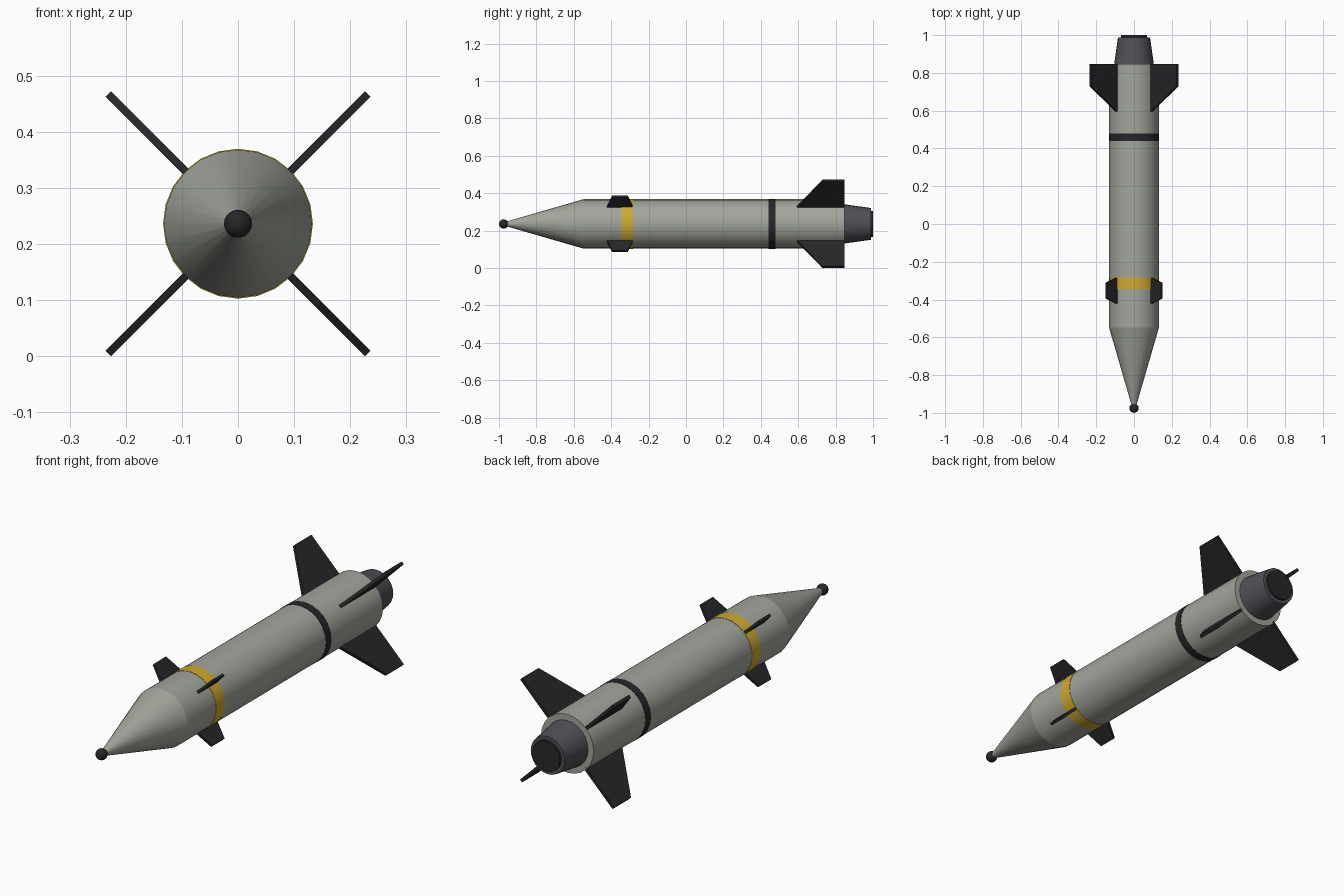
import bpy, bmesh, math
from mathutils import Vector

if "Cube" in bpy.data.objects:
    bpy.data.objects.remove(bpy.data.objects["Cube"])

CZ = 0.236   # height of the long axis
SIDES = 24


def material(name, rgb):
    m = bpy.data.materials.new(name)
    m.diffuse_color = (*rgb, 1)
    m.use_nodes = True
    m.node_tree.nodes["Principled BSDF"].inputs["Base Color"].default_value = m.diffuse_color
    return m


PAINT = material("grey_green", (0.36, 0.38, 0.33))
BLACK = material("black", (0.02, 0.02, 0.023))
METAL = material("dark_metal", (0.08, 0.08, 0.095))
GOLD = material("gold", (0.62, 0.40, 0.03))


def finish(name, bm, mat, smooth):
    bmesh.ops.recalc_face_normals(bm, faces=bm.faces)
    mesh = bpy.data.meshes.new(name)
    bm.to_mesh(mesh)
    bm.free()
    mesh.materials.append(mat)
    obj = bpy.data.objects.new(name, mesh)
    bpy.context.collection.objects.link(obj)
    if smooth:
        bpy.ops.object.select_all(action='DESELECT')
        obj.select_set(True)
        bpy.context.view_layer.objects.active = obj
        bpy.ops.object.shade_smooth_by_angle(angle=math.radians(30))
    return obj


def lathe(name, profile, mat):
    """Capped solid of revolution about the long axis; profile is (y, radius)."""
    bm = bmesh.new()
    rings = []
    for y, r in profile:
        rings.append([bm.verts.new((r * math.sin(a), y, CZ + r * math.cos(a)))
                      for a in (math.tau * i / SIDES for i in range(SIDES))])
    for a, b in zip(rings, rings[1:]):
        for i in range(SIDES):
            j = (i + 1) % SIDES
            bm.faces.new((a[i], a[j], b[j], b[i]))
    bm.faces.new(rings[0])
    bm.faces.new(rings[-1])
    return finish(name, bm, mat, True)


def fin_set(name, outline, thickness, mat):
    """Four flat fins in an X; outline is (y, distance from axis)."""
    for k in range(4):
        a = math.radians(45 + 90 * k)
        out = Vector((math.cos(a), 0, math.sin(a)))
        side = Vector((-math.sin(a), 0, math.cos(a))) * thickness / 2
        bm = bmesh.new()
        loops = [[bm.verts.new(Vector((0, y, CZ)) + out * r + side * s)
                  for y, r in outline] for s in (-1, 1)]
        n = len(outline)
        for loop in loops:
            bm.faces.new(loop)
        for i in range(n):
            j = (i + 1) % n
            bm.faces.new((loops[0][i], loops[0][j], loops[1][j], loops[1][i]))
        finish(f"{name}_{k + 1}", bm, mat, False)


# Main body and nose
lathe("body_tube", [(-0.548, 0.132), (0.848, 0.132)], PAINT)
lathe("nose_cone", [(-0.548, 0.132), (-0.97, 0.010)], PAINT)

# Ball at the tip of the nose
bm = bmesh.new()
bmesh.ops.create_uvsphere(bm, u_segments=16, v_segments=10, radius=0.025)
bmesh.ops.translate(bm, verts=bm.verts, vec=(0, -0.975, CZ))
finish("nose_ball", bm, BLACK, True)

# Painted bands
lathe("front_band", [(-0.345, 0.1335), (-0.283, 0.1335)], GOLD)
lathe("rear_band", [(0.44, 0.1335), (0.478, 0.1335)], BLACK)

# Tail section and exhaust
lathe("tail_nozzle", [(0.845, 0.105), (0.988, 0.085)], METAL)
lathe("exhaust_plate", [(0.975, 0.069), (1.0, 0.069)], BLACK)

# Fins
fin_set("tail_fin", [(0.588, 0.122), (0.73, 0.327), (0.848, 0.327), (0.848, 0.122)], 0.014, BLACK)
fin_set("front_fin", [(-0.425, 0.122), (-0.395, 0.207), (-0.311, 0.207), (-0.281, 0.122)], 0.012, BLACK)
